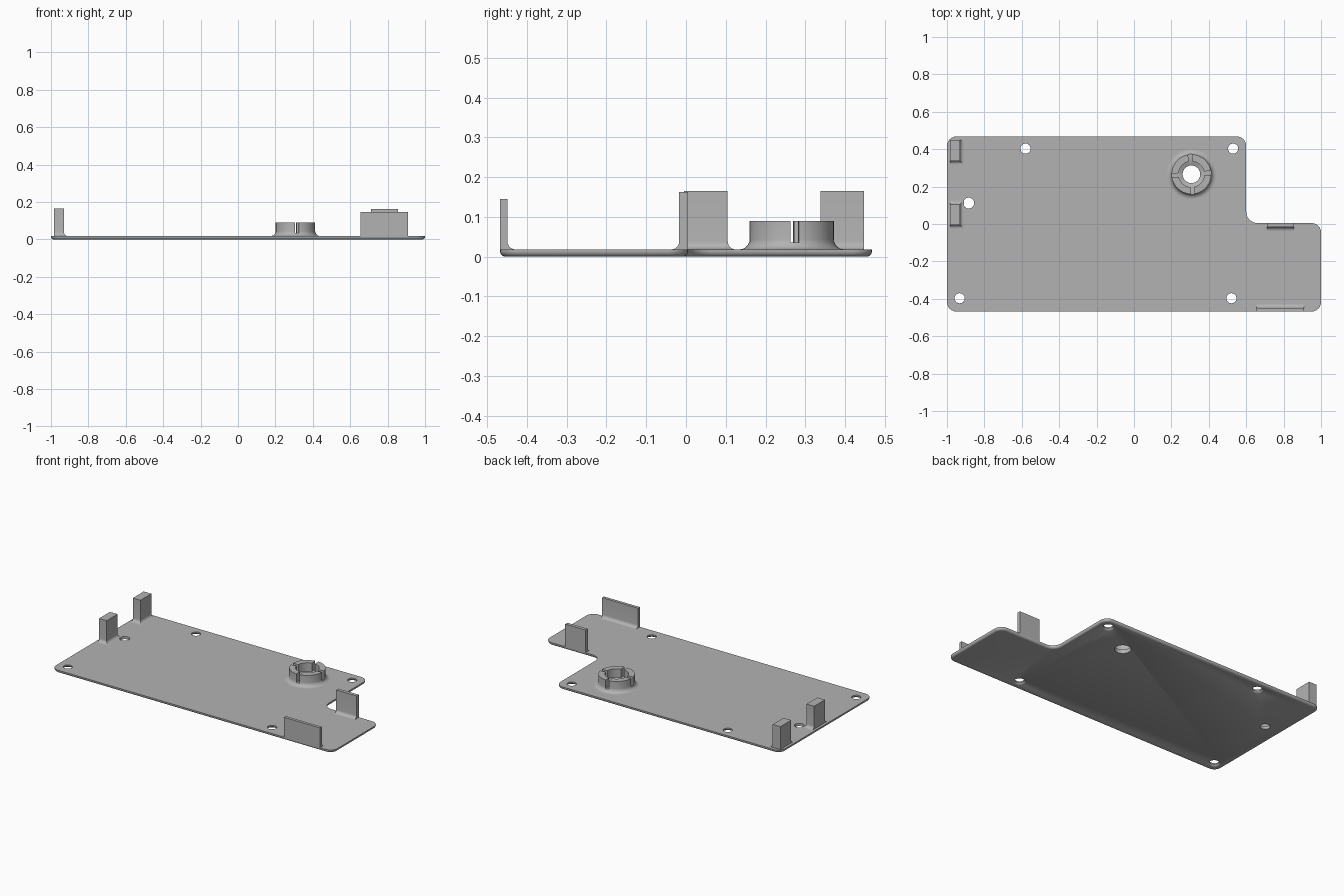
import bpy, bmesh
from math import sin, cos, pi, radians
from mathutils import Matrix, Vector

if "Cube" in bpy.data.objects:
    bpy.data.objects.remove(bpy.data.objects["Cube"])

grey = bpy.data.materials.new("plain grey")
grey.use_nodes = True
grey.diffuse_color = (0.45, 0.45, 0.45, 1)
grey.node_tree.nodes["Principled BSDF"].inputs["Base Color"].default_value = grey.diffuse_color

TOP = 0.018          # plate thickness
STEPS = 6            # segments per quarter round
BOSS = (0.307, 0.266)


def make(name, bm):
    bmesh.ops.recalc_face_normals(bm, faces=bm.faces)
    mesh = bpy.data.meshes.new(name)
    bm.to_mesh(mesh)
    bm.free()
    mesh.materials.append(grey)
    ob = bpy.data.objects.new(name, mesh)
    bpy.context.collection.objects.link(ob)
    return ob


def loft(name, rings, closed=False):
    """Skin a stack of equal point rings; cap the ends or join them."""
    bm = bmesh.new()
    loops = [[bm.verts.new(p) for p in ring] for ring in rings]
    pairs = list(zip(loops, loops[1:]))
    if closed:
        pairs.append((loops[-1], loops[0]))
    else:
        bm.faces.new(loops[0])
        bm.faces.new(loops[-1])
    for a, b in pairs:
        for i in range(len(a)):
            j = (i + 1) % len(a)
            bm.faces.new((a[i], a[j], b[j], b[i]))
    return make(name, bm)


def lathe(name, profile, center, closed=False, sides=48):
    rings = [[(center[0] + r * cos(2 * pi * i / sides),
               center[1] + r * sin(2 * pi * i / sides), z)
              for i in range(sides)] for r, z in profile]
    return loft(name, rings, closed)


def cove(radius):
    """Concave quarter round as (outward offset, height) pairs."""
    return [(radius * (1 - sin(a)), radius * (1 - cos(a)))
            for a in (pi / 2 * k / STEPS for k in range(STEPS + 1))]


def cut(target, cutters):
    bpy.context.view_layer.objects.active = target
    for c in cutters:
        c.hide_render = True
        mod = target.modifiers.new("cut", "BOOLEAN")
        mod.operation = "DIFFERENCE"
        mod.solver = "EXACT"
        mod.object = c
        bpy.ops.object.modifier_apply(modifier=mod.name)
        bpy.data.objects.remove(c)


# Plate outline: rounded corners, one of them concave
CORNERS = [(-1, -0.468, 0.05), (1, -0.468, 0.05), (1, 0.005, 0.05),
           (0.6, 0.005, 0.06), (0.6, 0.468, 0.05), (-1, 0.468, 0.05)]


def outline(inset, z):
    points = []
    for k, (x, y, radius) in enumerate(CORNERS):
        here = Vector((x, y))
        d0 = (here - Vector(CORNERS[k - 1][:2])).normalized()
        d1 = (Vector(CORNERS[(k + 1) % len(CORNERS)][:2]) - here).normalized()
        convex = d0.cross(d1) > 0
        center = here + (d1 - d0) * radius
        r = radius - inset if convex else radius + inset
        for s in range(STEPS + 1):
            a = pi / 2 * s / STEPS
            p = center + (d0 * sin(a) - d1 * cos(a)) * r
            points.append((p.x, p.y, z))
    return points


# Base plate with rounded lower edge
EDGE = 0.014
rings = [outline(o, z) for o, z in
         [(EDGE * (1 - sin(a)), EDGE * (1 - cos(a)))
          for a in (pi / 2 * k / STEPS for k in range(STEPS + 1))]]
plate = loft("base_plate", rings + [outline(0, TOP)])

# Screw holes flared on the underside, one plain hole and the boss bore
flare = [(0.038, -0.01), (0.038, 0), (0.031, 0.004), (0.027, 0.010), (0.027, 0.05)]
holes = [lathe("hole_cutter", flare, c, sides=32)
         for c in [(-0.58, 0.403), (0.53, 0.403), (-0.932, -0.397), (0.521, -0.397)]]
holes.append(lathe("hole_cutter", [(0.029, -0.01), (0.029, 0.05)], (-0.884, 0.112), sides=32))
holes.append(lathe("hole_cutter", [(0.047, -0.01), (0.047, 0.05)], BOSS))
cut(plate, holes)

# Boss: ring with coved foot and a dished seat around the bore
profile = [(0.106 + o, TOP + h) for o, h in cove(0.026)]
profile += [(0.106, 0.09), (0.069, 0.09), (0.069, 0.035), (0.047, 0.026), (0.047, TOP)]
boss = lathe("slotted_boss", profile, BOSS, closed=True)

# Four slots across the ring
slots = []
for turn in (4, 94):
    bm = bmesh.new()
    bmesh.ops.create_cube(bm, size=1, matrix=Matrix.Translation((*BOSS, 0.085))
                          @ Matrix.Rotation(radians(turn), 4, "Z")
                          @ Matrix.Diagonal((0.3, 0.021, 0.1, 1)))
    slots.append(make("slot_cutter", bm))
cut(boss, slots)


def tab(name, x0, x1, y0, y1, height, left=0, right=0, front=0, back=0):
    """Upright block; flagged sides flare into the plate."""
    rings = []
    for o, h in cove(0.02) + [(0, height - TOP)]:
        a, b = x0 - o * right, x1 + o * left
        c, d = y0 - o * front, y1 + o * back
        rings.append([(x, y, TOP + h) for x, y in ((a, c), (b, c), (b, d), (a, d))])
    return loft(name, rings)


# Upright tabs
tab("right_back_tab", -0.984, -0.93, 0.338, 0.448, 0.165, left=1, front=1)
tab("right_middle_tab", -0.984, -0.93, -0.005, 0.105, 0.165, left=1, front=1, back=1)
tab("left_front_tab", 0.655, 0.91, -0.468, -0.449, 0.145, back=1)
tab("left_back_tab", 0.71, 0.855, -0.017, 0.005, 0.163, front=1)

# Smooth the rounds, keep hard edges
for ob in bpy.context.collection.objects:
    if ob.type == "MESH" and grey.name in ob.data.materials:
        bpy.ops.object.select_all(action="DESELECT")
        ob.select_set(True)
        bpy.context.view_layer.objects.active = ob
        bpy.ops.object.shade_smooth_by_angle(angle=radians(30))
